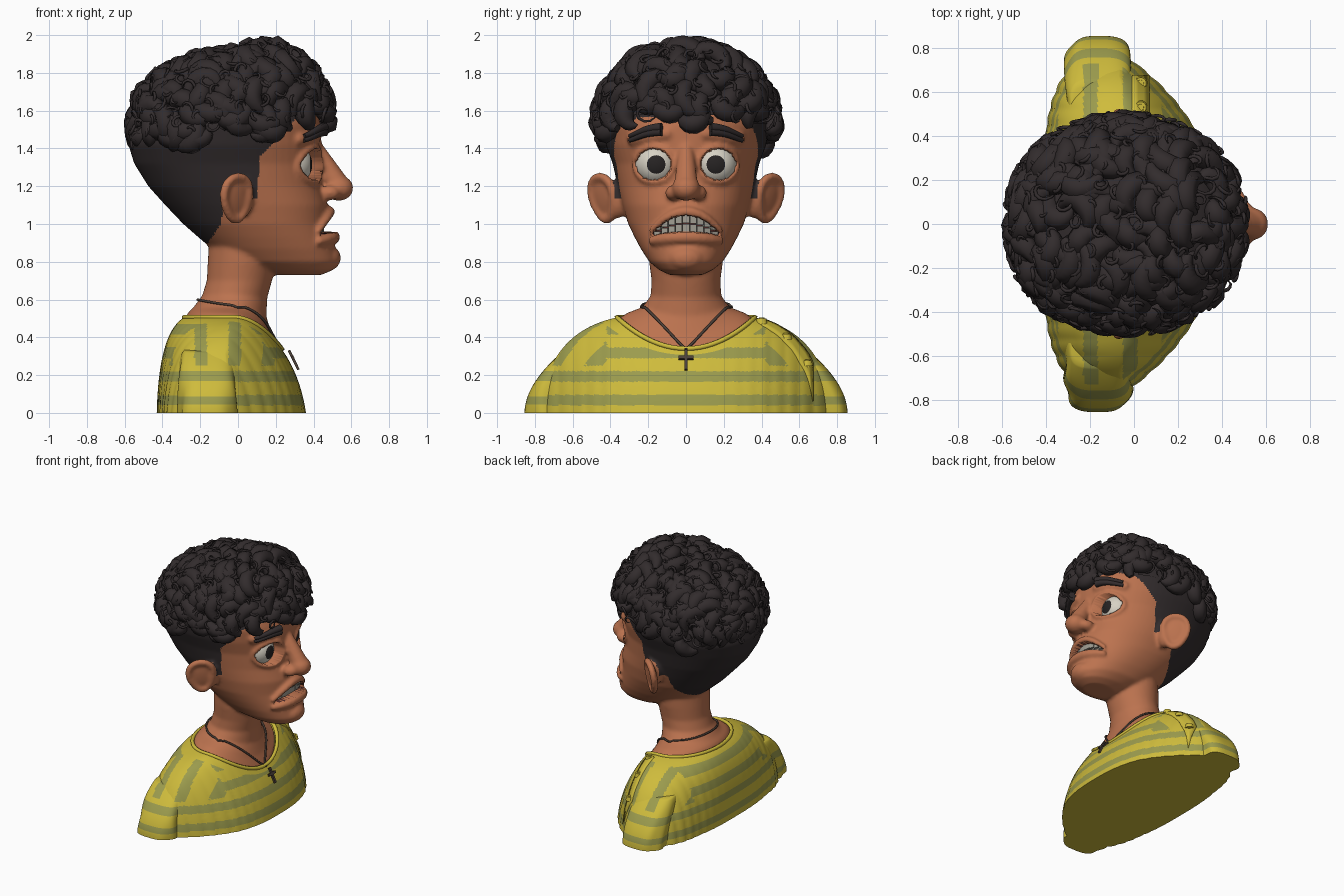
import bpy, bmesh, math, random
from mathutils import Vector, Matrix
from mathutils.bvhtree import BVHTree

if "Cube" in bpy.data.objects:
    bpy.data.objects.remove(bpy.data.objects["Cube"])

random.seed(4)


def material(name, r, g, b):
    m = bpy.data.materials.new(name)
    m.diffuse_color = (r, g, b, 1)
    m.use_nodes = True
    m.node_tree.nodes["Principled BSDF"].inputs["Base Color"].default_value = m.diffuse_color
    return m


SKIN = material("skin", .50, .17, .078)
HAIR = material("dark_hair", .032, .025, .026)
YELLOW = material("shirt_yellow", .62, .50, .045)
OLIVE = material("shirt_olive", .33, .33, .075)
WHITE = material("eye_white", .68, .64, .55)
PUPIL = material("pupil", .02, .017, .017)
TEETH = material("teeth", .36, .34, .29)
MOUTH = material("mouth_inside", .07, .02, .018)
CORD = material("necklace", .07, .05, .04)


def finish(name, bm, mats):
    me = bpy.data.meshes.new(name)
    bm.to_mesh(me)
    bm.free()
    ob = bpy.data.objects.new(name, me)
    bpy.context.collection.objects.link(ob)
    for m in mats:
        me.materials.append(m)
    me.shade_smooth()
    return ob


def bake(ob):
    """Replace an object by its evaluated mesh."""
    dg = bpy.context.evaluated_depsgraph_get()
    me = bpy.data.meshes.new_from_object(ob.evaluated_get(dg))
    new = bpy.data.objects.new(ob.name, me)
    name = ob.name
    bpy.data.objects.remove(ob)
    new.name = name
    bpy.context.collection.objects.link(new)
    return new


def power(v, e):
    return math.copysign(abs(v) ** e, v)


def ring_point(r, a, n=2.0, front=None):
    """Ring = (z, front x, back x, half width, dip at the front)."""
    z, f, b, w, dip = r
    c, s = math.cos(a), math.sin(a)
    e = front if front and c > 0 else 2 / n
    return Vector(((f + b) / 2 + (f - b) / 2 * power(c, e), w * power(s, 2 / n),
                   z - dip * max(0, c) ** 2))


def skin_rings(bm, rows, caps=True):
    rows = [[bm.verts.new(p) for p in row] for row in rows]
    n = len(rows[0])
    for lo, hi in zip(rows, rows[1:]):
        for i in range(n):
            bm.faces.new((lo[i], lo[(i + 1) % n], hi[(i + 1) % n], hi[i]))
    bm.faces.new(rows[0][::-1])
    if caps:
        bm.faces.new(rows[-1])


def loft(bm, rings, n):
    skin_rings(bm, [[ring_point(r, i * math.tau / 64, n) for i in range(64)] for r in rings])


def blob(bm, p, size, rot=Matrix()):
    bmesh.ops.create_icosphere(bm, subdivisions=3, radius=1,
                               matrix=Matrix.Translation(p) @ rot @ Matrix.Diagonal((*size, 1)))


def box(bm, p, size, rot=Matrix()):
    bmesh.ops.create_cube(bm, size=1, matrix=Matrix.Translation(p) @ rot @ Matrix.Diagonal((*size, 1)))


def tubes(name, strands, mat, thick):
    """Tapered tubes from lists of (point, radius factor)."""
    cu = bpy.data.curves.new(name, 'CURVE')
    cu.dimensions, cu.bevel_depth, cu.bevel_resolution = '3D', thick, 1
    cu.use_fill_caps = True
    for pts in strands:
        sp = cu.splines.new('POLY')
        sp.points.add(len(pts) - 1)
        for q, (p, r) in zip(sp.points, pts):
            q.co, q.radius = (*p, 1), r
    cu.materials.append(mat)
    ob = bpy.data.objects.new(name, cu)
    bpy.context.collection.objects.link(ob)
    return bake(ob)


# Head loft, used as the base that features are laid on
bm = bmesh.new()
loft(bm, [(z, f, b, w, 0) for z, f, b, w in (
    (.73, .44, .2, .085), (.755, .50, .1, .14), (.8, .53, -.04, .195), (.87, .515, -.14, .24),
    (.93, .495, -.21, .272), (1.0, .475, -.29, .306), (1.1, .475, -.385, .337),
    (1.2, .445, -.475, .362), (1.32, .435, -.55, .388), (1.42, .44, -.58, .425),
    (1.52, .44, -.56, .44), (1.65, .4, -.5, .4), (1.78, .28, -.38, .3), (1.83, .1, -.2, .12))], 2.15)
face = BVHTree.FromBMesh(bm)


def on_face(y, z, out=0):
    return face.ray_cast(Vector((2, y, z)), Vector((-1, 0, 0)))[0] + Vector((out, 0, 0))


def mouth_top(y):
    return 1.045 - .1 * (y / .18) ** 2


def mouth_low(y):
    return .96 - .02 * (y / .18) ** 2


# Neck and upper chest
loft(bm, [(.95, .18, -.15, .2, 0), (.8, .2, -.16, .195, 0), (.7, .18, -.165, .182, 0),
          (.62, .155, -.19, .187, .01), (.56, .15, -.235, .23, .05), (.53, .18, -.265, .31, .12),
          (.5, .215, -.28, .355, .165), (.4, .2, -.27, .34, .12)][::-1], 2)
# Nose, chin and lips
for i in range(9):
    t = i / 8
    blob(bm, (.415 + .115 * t, 0, 1.40 - .2 * t), [.04 + .025 * t] * 3)
blob(bm, (.533, 0, 1.19), (.078, .075, .068))
blob(bm, (.47, 0, .82), (.075, .1, .07))
for i in range(-18, 19):
    y = i / 100
    k = 1 - .4 * (i / 18) ** 2
    blob(bm, on_face(y, mouth_top(y) + .02, .012), [.028 * k] * 3)
    blob(bm, on_face(y, mouth_low(y) - .03, .01), [.036 * k] * 3)
for s in (-1, 1):
    blob(bm, (.485, s * .068, 1.165), (.055, .042, .04))
    # Eyelids and brow ridge
    for i in range(44):
        a = i * math.tau / 44
        blob(bm, on_face(s * (.17 + .1 * math.cos(a)), 1.315 + .092 * math.sin(a), .003), [.018] * 3)
    for i in range(8):
        blob(bm, on_face(s * (.1 + .025 * i), 1.48 - .004 * i, -.02), [.04] * 3)
    # Ears: thin bowl with a rolled rim, flaring outwards to the back
    rot = Matrix.Rotation(s * -math.radians(12), 4, 'X') @ Matrix.Rotation(s * -math.radians(40), 4, 'Z')
    ear = Vector((-.015, s * .43, 1.138))
    blob(bm, ear, (.1, .028, .12), rot)
    blob(bm, (.02, s * .36, 1.13), (.06, .06, .1))
    for i in range(40):
        a = i * math.tau / 40
        off = Vector((math.cos(a) * (.085 + .02 * math.sin(a)), s * .012, .115 * math.sin(a)))
        blob(bm, ear + rot @ off, [.024] * 3)
head = finish("head", bm, [])
m = head.modifiers.new("blend", 'REMESH')
m.mode, m.voxel_size = 'VOXEL', .012
m = head.modifiers.new("soften", 'SMOOTH')
m.factor, m.iterations = .5, 5
head = bake(head)
me = head.data
for mat in (SKIN, HAIR, MOUTH):
    me.materials.append(mat)
head_bvh = BVHTree.FromPolygons([v.co for v in me.vertices], [p.vertices for p in me.polygons])


def in_mouth(p):
    return p.x > .3 and abs(p.y) < .18 and mouth_low(p.y) < p.z < mouth_top(p.y)


# Rule for the shaved hair: behind a hairline given by (height, x)
LINE = [(.86, -.24), (.9, -.16), (1.0, -.09), (1.12, -.07), (1.13, .1), (1.35, .115), (1.45, .2),
        (1.55, .3), (1.62, .6), (2.0, .6)]


def in_hair(p):
    if abs(p.y) > .383 and p.z < 1.285 and -.15 < p.x < .12:
        return False
    for (z0, x0), (z1, x1) in zip(LINE, LINE[1:]):
        if z0 <= p.z < z1:
            return p.x < x0 + (x1 - x0) * (p.z - z0) / (z1 - z0)
    return False


for f in me.polygons:
    f.material_index = 2 if in_mouth(f.center) else 1 if in_hair(f.center) else 0
for v in me.vertices:
    p = v.co
    if in_mouth(p):
        p.x -= .07
    elif p.x > .2 and ((abs(p.y) - .17) / .09) ** 2 + ((p.z - 1.315) / .081) ** 2 < 1:
        p.x -= .1
me.shade_smooth()

# Teeth, two rows
bm = bmesh.new()
for i in range(-4, 5):
    y = i * .036
    hi, lo = mouth_top(y) + .006, mouth_low(y) - .006
    mid = (hi + lo) / 2
    x = on_face(y, mid).x - .035
    rot = Matrix.Rotation(y * 3, 4, 'Z')
    box(bm, (x, y, (hi + mid) / 2 + .002), (.04, .035, hi - mid - .002), rot)
    box(bm, (x - .006, y, (lo + mid) / 2 - .002), (.04, .035, mid - lo - .002), rot)
teeth = finish("teeth", bm, [TEETH])
teeth.data.shade_flat()

# Eyes and eyebrows
brows = []
for s, side in ((-1, "left"), (1, "right")):
    bm = bmesh.new()
    bmesh.ops.create_uvsphere(bm, u_segments=32, v_segments=28, radius=.113,
                              matrix=Matrix.Rotation(math.pi / 2, 4, 'Y'))
    for f in bm.faces:
        f.material_index = int(f.calc_center_median().x > .113 * math.cos(math.radians(24.5)))
    bmesh.ops.translate(bm, verts=bm.verts, vec=(.28, s * .158, 1.315))
    finish("eye_" + side, bm, [WHITE, PUPIL])
    for dz in (-.012, .012):
        brows.append([(on_face(s * (.13 + .021 * i), 1.5 + dz + .008 * math.sin(i * .5) - .005 * i, .035),
                       1.0 - .07 * i) for i in range(9)])
tubes("eyebrows", brows, HAIR, .027)


# Hair volume: rounded cap, fuller at the front
def hair(d):
    return Vector((-.035 + .49 * d.x, .44 * power(d.y, .85),
                   1.53 + .345 * d.z + .15 * max(0, d.x) * d.z))


def hair_low(p):
    return 1.42 + .14 * (p.x + .5)


bm = bmesh.new()
bmesh.ops.create_uvsphere(bm, u_segments=48, v_segments=32, radius=1)
for v in bm.verts:
    v.co = hair(v.co)
bmesh.ops.delete(bm, geom=[v for v in bm.verts if v.co.z < hair_low(v.co)], context='VERTS')
finish("hair_cap", bm, [HAIR])


# Curls: thick tapered commas plus thin stray ringlets
def curls(count, size, lift, turn, steps):
    out = []
    for i in range(count):
        z = 1 - 2 * (i + .5) / count
        r, a = math.sqrt(1 - z * z), i * 2.39996
        n = Vector((r * math.cos(a), r * math.sin(a), z))
        p = hair(n)
        if p.z < hair_low(p) + .02:
            continue
        u = n.cross(Vector((random.uniform(-1, 1), random.uniform(-1, 1), random.uniform(-1, 1)))).normalized()
        w = n.cross(u) * random.choice((-1, 1))
        k = size * random.uniform(.75, 1.2)
        strand = []
        for j in range(steps):
            t = j / (steps - 1)
            g = k * (1 - .55 * t)
            strand.append((p + u * g * math.cos(turn * t) + w * g * math.sin(turn * t)
                           + n * (lift * math.sin(t * 2.4)), .08 + math.sin(math.pi * (.1 + .9 * t)) * .95))
        out.append(strand)
    return out


tubes("hair_curls", curls(330, .1, .018, 3.4, 12), HAIR, .056)
tubes("hair_ringlets", curls(380, .042, .07, 6.0, 10), HAIR, .009)

# Shirt: each meridian is a curve from hem over the shoulder to the collar
HEM, OUT, COLLAR = (0, .36, -.43, .78, 0), (.43, .33, -.42, .735, .23), (.505, .23, -.285, .365, .165)


def shirt_point(a, t):
    b, k, c = ring_point(HEM, a, 2.5, 1.8), ring_point(OUT, a, 2.3, 1.6), ring_point(COLLAR, a)
    p = b * (1 - t) ** 2 + k * 2 * t * (1 - t) + c * t * t
    fold = .012 * (1 - t) * abs(math.sin(a)) * math.sin(abs(p.y) * 42)
    e = min(1, max(0, (abs(p.y) - .4) / .35))
    p.x += math.copysign(fold, math.cos(a)) - .04 * e
    return p


def stripes(bm, plain_from=10 ** 9):
    for i, f in enumerate(bm.faces):
        p = f.calc_center_median()
        band = (p.z - .04) % .125 < .056
        if abs(p.y) > .42 and p.z > .25:                   # lengthwise stripes over the shoulders
            band = (p.x + .23) % .18 < .065
        f.material_index = int(i < plain_from and len(f.verts) == 4 and band)


bm = bmesh.new()
skin_rings(bm, [[shirt_point(i * math.tau / 200, j / 80) for i in range(200)] for j in range(81)], False)
shirt_bvh = BVHTree.FromBMesh(bm)
stripes(bm, 200 * 71)
shirt = finish("shirt", bm, [YELLOW, OLIVE])
shirt.data.set_sharp_from_angle(angle=math.radians(50))
tubes("collar", [[(ring_point(COLLAR, i * math.tau / 64), 1) for i in range(65)]], YELLOW, .014)

# Short sleeves: blunt lobes set into the shoulders, with soft folds
for s, side in ((-1, "left"), (1, "right")):
    bm = bmesh.new()
    rows = []
    for j in range(25):
        t = j / 24
        z = .335 * math.sin(t * math.pi / 2)
        outer = .855 - .215 * (z / .335) ** 1.9 - .12 * max(0, t - .85) / .15
        w = (outer - .46) / 2
        row = []
        for i in range(72):
            p = ring_point((z, -.005, -.315, w, 0), i * math.tau / 72, 3.2)
            p.x += .008 * math.sin(p.y * 45 + z * 12) * (1 - t)
            p.x = -.16 + (p.x + .16) * (1 - .25 * t ** 3)
            row.append(Vector((p.x, s * (.46 + w) + p.y, p.z)))
        rows.append(row)
    skin_rings(bm, rows)
    stripes(bm)
    sleeve = finish("sleeve_" + side, bm, [YELLOW, OLIVE])
    sleeve.data.set_sharp_from_angle(angle=math.radians(50))


def drop(x, y):
    p, n, _, _ = shirt_bvh.ray_cast(Vector((x, y, 2)), Vector((0, 0, -1)))
    return p, (n if n.z > 0 else -n)


# Button strip and buttons on one shoulder
bm = bmesh.new()
rows = []
for j in range(13):
    hits = [drop(x, .40 + .0225 * j) for x in (-.01, .015, .04, .065)]
    rows.append([bm.verts.new(p + n * .014) for p, n in hits])
for lo, hi in zip(rows, rows[1:]):
    for i in range(3):
        bm.faces.new((lo[i], lo[i + 1], hi[i + 1], hi[i]))
strip = finish("button_strip", bm, [YELLOW])
m = strip.modifiers.new("thickness", 'SOLIDIFY')
m.thickness, m.offset = .016, 0
bm = bmesh.new()
for y in (.40, .53, .64):
    p, n = drop(.03, y)
    rot = n.to_track_quat('Z', 'Y').to_matrix().to_4x4()
    for r, h in ((.032, .03), (.018, .042)):
        bmesh.ops.create_cone(bm, cap_ends=True, segments=20, radius1=r, radius2=r * .8, depth=h,
                              matrix=Matrix.Translation(p + n * .03) @ rot)
finish("buttons", bm, [YELLOW]).data.shade_flat()

# Necklace cord laid around the neck, and pendant
cord = []
for i in range(65):
    a = i * math.tau / 64
    c, s = math.cos(a), math.sin(a)
    z = min(.335 + .9 * .26 * abs(s), .56) if c > 0 else .57 + .03 * -c
    start, way = Vector((-.03 + c, s, z)), Vector((-c, -s, 0))
    hits = [h for h in (b.ray_cast(start, way) for b in (head_bvh, shirt_bvh)) if h[0]]
    cord.append((min(hits, key=lambda h: h[3])[0] - way * .009, 1))
tubes("necklace_cord", [cord], CORD, .007)
bm = bmesh.new()
tilt = Matrix.Rotation(-math.radians(26), 4, 'Y')
box(bm, (.295, 0, .28), (.014, .018, .115), tilt)
box(bm, (.29, 0, .292), (.014, .078, .018), tilt)
finish("pendant", bm, [CORD]).data.shade_flat()
